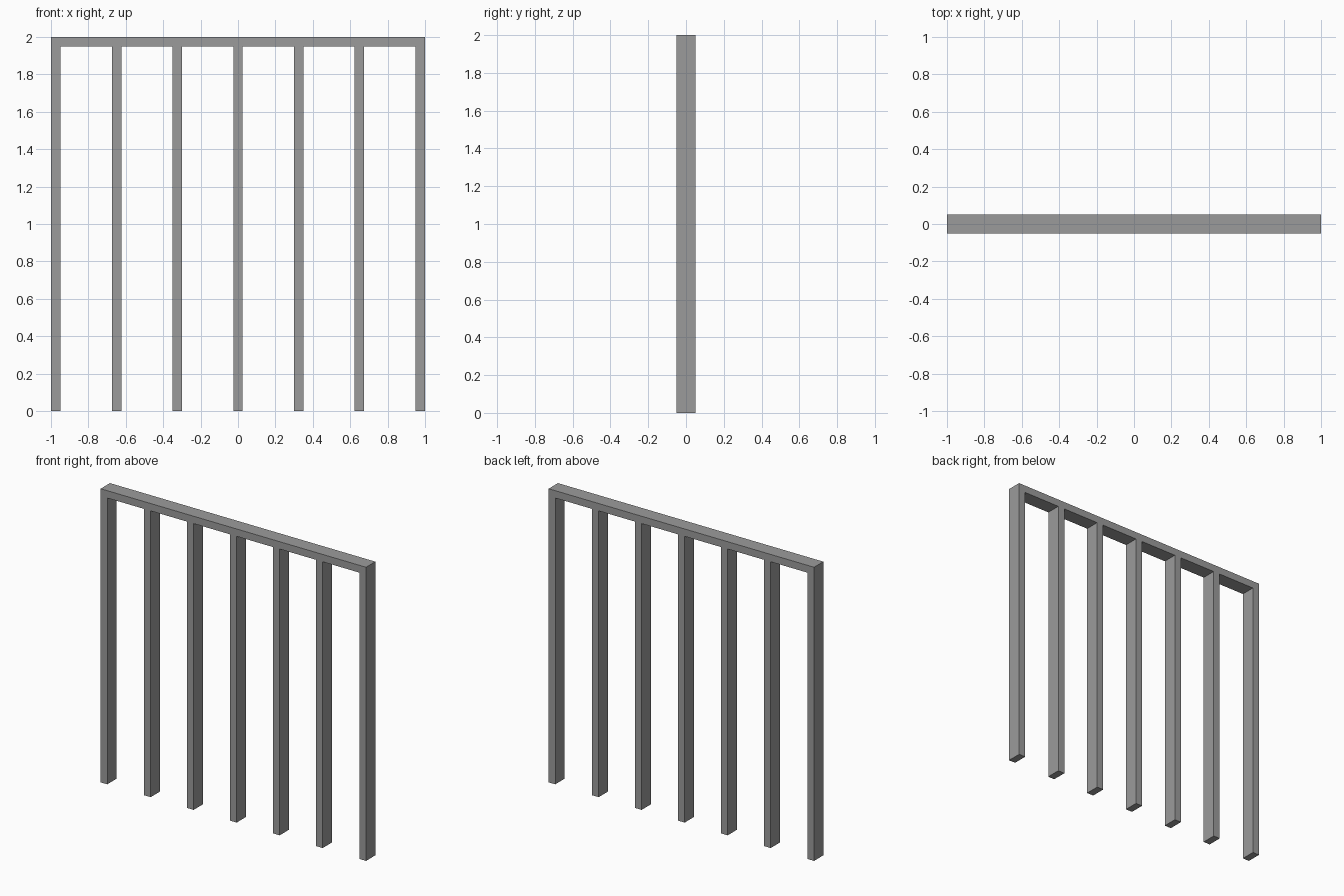
import bpy, bmesh

if "Cube" in bpy.data.objects:
    bpy.data.objects.remove(bpy.data.objects["Cube"])

HALF, HEIGHT, BAR, DEPTH = 1.0, 2.0, 0.05, 0.10
SPACING = 0.324

# Dark grey for every part
dark_grey = bpy.data.materials.new("dark_grey")
dark_grey.diffuse_color = (0.33, 0.33, 0.33, 1)
dark_grey.use_nodes = True
dark_grey.node_tree.nodes["Principled BSDF"].inputs["Base Color"].default_value = dark_grey.diffuse_color


def extruded(name, profile):
    """Extrude an x-z outline through the full depth, centred on y = 0."""
    bm = bmesh.new()
    face = bm.faces.new([bm.verts.new((x, -DEPTH / 2, z)) for x, z in profile])
    ext = bmesh.ops.extrude_face_region(bm, geom=[face], use_keep_orig=True)
    verts = [g for g in ext["geom"] if isinstance(g, bmesh.types.BMVert)]
    bmesh.ops.translate(bm, verts=verts, vec=(0, DEPTH, 0))
    bmesh.ops.recalc_face_normals(bm, faces=bm.faces)
    mesh = bpy.data.meshes.new(name)
    bm.to_mesh(mesh)
    bm.free()
    mesh.materials.append(dark_grey)
    obj = bpy.data.objects.new(name, mesh)
    bpy.context.collection.objects.link(obj)
    return obj


# Outer frame: two end posts joined by the top rail
inner, under = HALF - BAR, HEIGHT - BAR
extruded("outer_frame", [(-HALF, 0), (-inner, 0), (-inner, under), (inner, under),
                         (inner, 0), (HALF, 0), (HALF, HEIGHT), (-HALF, HEIGHT)])

# Five evenly spaced upright bars under the rail
for i in range(-2, 3):
    bar = extruded(f"upright_bar_{i + 3}", [(-BAR / 2, 0), (BAR / 2, 0),
                                            (BAR / 2, under), (-BAR / 2, under)])
    bar.location.x = i * SPACING
